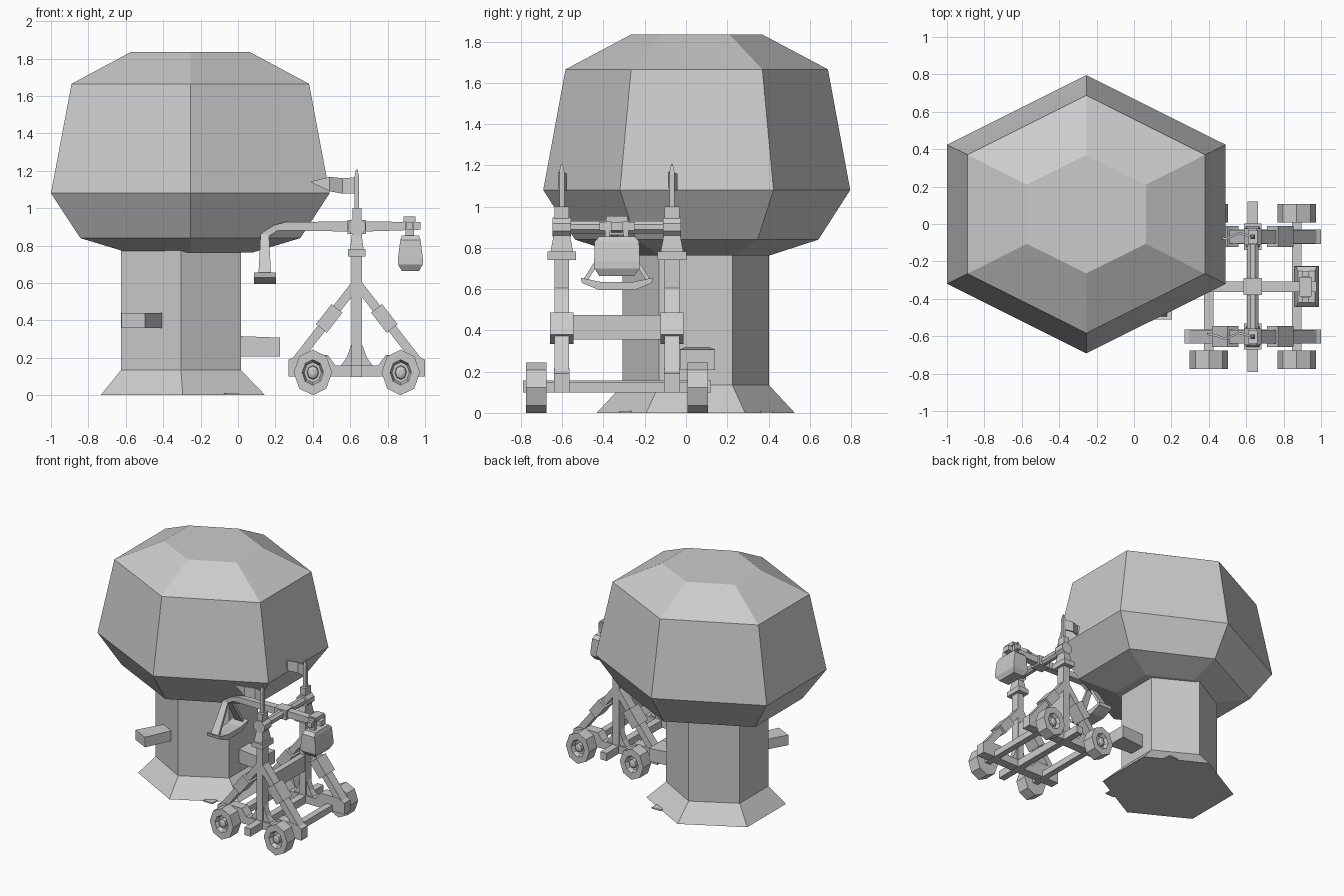
import bpy, bmesh, math
from mathutils import Vector, Matrix


def make(name, bm):
    bmesh.ops.recalc_face_normals(bm, faces=bm.faces)
    me = bpy.data.meshes.new(name)
    bm.to_mesh(me)
    bm.free()
    ob = bpy.data.objects.new(name, me)
    bpy.context.collection.objects.link(ob)
    return ob


def loft(name, rings):
    """Skin a list of equal-length point rings and cap both ends."""
    bm = bmesh.new()
    vs = [[bm.verts.new(p) for p in r] for r in rings]
    n = len(rings[0])
    for a, b in zip(vs, vs[1:]):
        for i in range(n):
            j = (i + 1) % n
            bm.faces.new((a[i], a[j], b[j], b[i]))
    bm.faces.new(vs[0])
    bm.faces.new(vs[-1])
    return make(name, bm)


def hexagon(cx, cy, hx, ry, z):
    """Hexagon with corners on +-y; hx is the half width across the flats."""
    k = hx / math.cos(math.pi / 6)
    return [(cx + k * math.sin(i * math.pi / 3), cy + ry * math.cos(i * math.pi / 3), z) for i in range(6)]


def rect(cx, cy, hx, hy, z):
    return [(cx + a * hx, cy + b * hy, z) for a, b in ((-1, -1), (1, -1), (1, 1), (-1, 1))]


def box(name, x0, x1, y0, y1, z0, z1):
    c = ((x0 + x1) / 2, (y0 + y1) / 2, (x1 - x0) / 2, (y1 - y0) / 2)
    return loft(name, [rect(*c, z0), rect(*c, z1)])


def prism(name, pts, y0, y1):
    """Extrude an xz profile along y."""
    return loft(name, [[(x, y, z) for x, z in pts] for y in (y0, y1)])


def bar(name, a, b, w, h, w2=None, h2=None):
    """Rectangular bar from a to b; w is the horizontal half width."""
    a, b = Vector(a), Vector(b)
    d = (b - a).normalized()
    s = d.cross(Vector((0, 0, 1))).normalized()
    u = s.cross(d)
    ring = lambda c, p, q: [c + s * i * p + u * j * q for i, j in ((-1, -1), (1, -1), (1, 1), (-1, 1))]
    return loft(name, [ring(a, w, h), ring(b, w2 or w, h2 or h)])


# Tree: crown, trunk with flared foot
cx, cy = -0.255, 0.052
loft("tree_crown", [hexagon(cx, cy, hx, ry, z) for hx, ry, z in (
    (0.33, 0.35, 0.762), (0.588, 0.59, 0.84), (0.745, 0.744, 1.08),
    (0.635, 0.636, 1.665), (0.318, 0.316, 1.835))])
loft("tree_trunk", [hexagon(x, 0.047, hx, ry, z) for x, hx, ry, z in (
    (-0.295, 0.44, 0.48, 0), (-0.305, 0.32, 0.355, 0.135), (-0.305, 0.32, 0.355, 0.80))])

# Branch stubs and small root tips
bar("branch_right", (-0.02, 0.055, 0.262), (0.225, 0.055, 0.258), 0.06, 0.055, 0.085, 0.05)
bar("branch_left", (-0.44, -0.18, 0.40), (-0.56, -0.415, 0.40), 0.06, 0.04, 0.07, 0.04)
for y in (-0.295, 0.39):
    box("root_tip", -0.075, 0.005, y - 0.03, y + 0.03, 0, 0.01)

# Catapult frame
PX, MID = 0.635, -0.335
for y, out in ((-0.602, -1), (-0.068, 1)):
    # base rail with raised bearings and a central gusset
    prism("base_rail", [(0.27, 0.10), (1.0, 0.10), (1.0, 0.19), (0.95, 0.215), (0.79, 0.215), (0.75, 0.16),
                        (0.52, 0.16), (0.48, 0.215), (0.32, 0.215), (0.27, 0.19)], y - 0.038, y + 0.038)
    prism("post_gusset", [(0.55, 0.16), (0.72, 0.16), (0.69, 0.20), (0.66, 0.28), (0.61, 0.28), (0.58, 0.20)],
          y - 0.025, y + 0.025)
    # post, collar, tapered neck and head
    box("post", 0.608, 0.662, y - 0.036, y + 0.036, 0.10, 0.75)
    box("post_collar", 0.587, 0.683, y - 0.07, y + 0.07, 0.742, 0.782)
    loft("post_head", [rect(PX, y, hx, hy, z) for hx, hy, z in (
        (0.036, 0.055, 0.78), (0.024, 0.036, 0.88), (0.024, 0.036, 1.0))])
    loft("flag_pole", [rect(PX, y, h, h, z) for h, z in ((0.012, 1.0), (0.012, 1.17), (0.004, 1.207))])
    # waving pennant
    loft("pennant", [[(x, y + o - 0.006, a), (x, y + o + 0.006, a), (x, y + o + 0.006, b), (x, y + o - 0.006, b)]
                     for x, o, a, b in ((0.63, 0, 1.08, 1.165), (0.56, 0.02, 1.078, 1.16),
                                        (0.49, -0.012, 1.09, 1.168), (0.44, 0.005, 1.115, 1.155),
                                        (0.39, 0.015, 1.138, 1.143))])
    for s in (-1, 1):
        # diagonal brace and its sleeve
        top, foot = Vector((PX, y, 0.60)), Vector((PX + s * 0.335, y, 0.17))
        bar("brace", top, foot, 0.036, 0.024)
        d = (foot - top).normalized()
        c = top + d * 0.24
        bar("brace_sleeve", c - d * 0.068, c + d * 0.068, 0.056, 0.037)
        # eight-sided wheel with recessed face and hub
        wx = PX + s * 0.235
        oct8 = lambda r, o: [(wx + 0.84 * r * math.sin(i * math.pi / 4), y + out * o,
                              0.122 + r * math.cos(i * math.pi / 4)) for i in range(8)]
        loft("wheel", [oct8(r, o) for r, o in ((0.122, 0.075), (0.122, 0.174), (0.068, 0.174),
                                               (0.055, 0.14), (0.038, 0.14), (0.034, 0.165), (0.016, 0.172))])

# Axles and cross beams
for x in (0.40, 0.87):
    box("axle", x - 0.025, x + 0.025, -0.70, 0.03, 0.098, 0.148)
box("low_cross_beam", 0.608, 0.662, -0.79, 0.12, 0.098, 0.158)
box("middle_cross_beam", 0.612, 0.658, -0.60, -0.07, 0.355, 0.475)


def octagon(r, y):
    return [(PX + r * math.sin((i + .5) * math.pi / 4), y, 0.9 + r * math.cos((i + .5) * math.pi / 4)) for i in range(8)]


# Pivot, end caps and throwing arm
loft("pivot", [octagon(0.032, -0.62), octagon(0.032, -0.05)])
for y in (-0.602, -0.068):
    loft("pivot_cap", [octagon(0.05, y - 0.044), octagon(0.05, y + 0.044)])
prism("throwing_arm", [(0.115, 0.86), (0.165, 0.85), (0.215, 0.882), (0.60, 0.875), (0.67, 0.875), (0.975, 0.885),
                       (0.975, 0.925), (0.67, 0.93), (0.60, 0.93), (0.25, 0.925), (0.195, 0.91)],
      MID - 0.028, MID + 0.028)
box("arm_collar", 0.585, 0.685, MID - 0.045, MID + 0.045, 0.863, 0.938)

# Sling: two straps and a shallow trough
for s in (-1, 1):
    loft("sling_strap", [rect(0.143, MID + s * 0.012, 0.022, 0.012, 0.865),
                         rect(0.143, MID + s * 0.155, 0.034, 0.012, 0.64)])
loft("sling_trough", [[(x, MID + y, z) for y, z in ((-0.175, 0.655), (-0.17, 0.63), (-0.085, 0.595), (0.085, 0.595),
                                                  (0.17, 0.63), (0.175, 0.655), (0.08, 0.635), (-0.08, 0.635))]
                      for x in (0.085, 0.203)])

# Counterweight on its hanger
loft("counterweight", [rect(0.922, MID, hx, hy, z) for hx, hy, z in (
    (0.046, 0.085, 0.664), (0.066, 0.11, 0.70), (0.066, 0.11, 0.735), (0.054, 0.108, 0.83), (0.046, 0.085, 0.855))])
for s in (-1, 1):
    box("hanger_plate", 0.895, 0.94, MID + s * 0.045 - 0.012, MID + s * 0.045 + 0.012, 0.84, 0.945)
box("hanger_pin", 0.90, 0.935, MID - 0.085, MID + 0.085, 0.885, 0.925)
box("hanger_cap", 0.885, 0.95, MID - 0.052, MID + 0.052, 0.925, 0.955)
